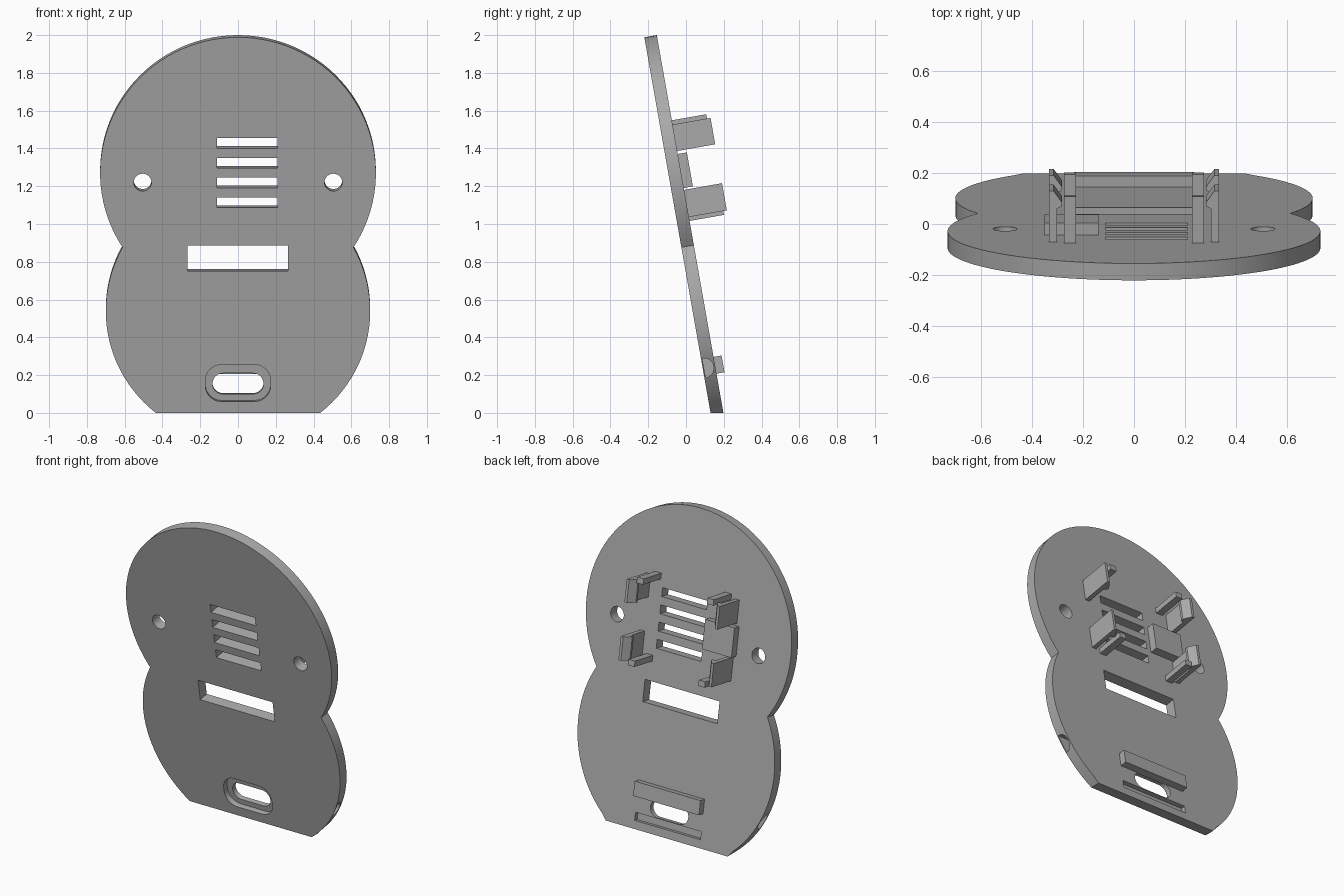
import bpy, bmesh, math
from mathutils import Matrix

cube = bpy.data.objects.get("Cube")
if cube:
    bpy.data.objects.remove(cube, do_unlink=True)

TILT = math.radians(10)
S, C = math.sin(TILT), math.cos(TILT)
T = 0.067  # panel thickness
# Panel frame: x across, v up the panel, w from the front face to the back
FRAME = Matrix(((1, 0, 0, 0), (0, -S, C, 0.13), (0, C, S, 0), (0, 0, 0, 1)))

grey = bpy.data.materials.new("plain grey")
grey.use_nodes = True
colour = (0.4, 0.4, 0.4, 1)
grey.diffuse_color = colour
grey.node_tree.nodes["Principled BSDF"].inputs["Base Color"].default_value = colour


def prism(name, points, axis, lo, hi, cut_flat=False):
    """Extrude a closed profile along a panel axis: 0 = x, 1 = v, 2 = w."""
    bm = bmesh.new()
    rings = []
    for d in (lo, hi):
        ring = []
        for p in points:
            q = list(p)
            q.insert(axis, d)
            if cut_flat and abs(q[1]) < 1e-4:
                q[1] = -q[2] * S / C  # level base
            ring.append(bm.verts.new(FRAME @ Matrix.Translation(q).translation))
        rings.append(ring)
    a, b = rings
    bm.faces.new(a)
    bm.faces.new(b)
    for i in range(len(a)):
        j = (i + 1) % len(a)
        bm.faces.new((a[i], a[j], b[j], b[i]))
    bmesh.ops.recalc_face_normals(bm, faces=bm.faces)
    mesh = bpy.data.meshes.new(name)
    bm.to_mesh(mesh)
    bm.free()
    mesh.materials.append(grey)
    ob = bpy.data.objects.new(name, mesh)
    bpy.context.collection.objects.link(ob)
    return ob


def box(name, x0, x1, v0, v1, w0, w1):
    return prism(name, [(x0, v0), (x1, v0), (x1, v1), (x0, v1)], 2, w0, w1)


def arc(cx, cy, r, a0, a1, n):
    return [(cx + r * math.cos(a0 + (a1 - a0) * i / n),
             cy + r * math.sin(a0 + (a1 - a0) * i / n)) for i in range(n + 1)]


def rounded(cx, cy, w, h, r):
    pts = []
    for k, (sx, sy) in enumerate(((1, 1), (-1, 1), (-1, -1), (1, -1))):
        pts += arc(cx + sx * (w / 2 - r), cy + sy * (h / 2 - r), r,
                   k * math.pi / 2, (k + 1) * math.pi / 2, 8)
    return pts


# Panel outline: two overlapping discs with a flat base
R1, V1, R2, V2, NECK = 0.73, 1.289, 0.70, 0.548, 0.8896
a_up = math.asin((NECK - V1) / R1)
a_neck = math.asin((NECK - V2) / R2)
a_base = -math.asin(V2 / R2)
outline = arc(0, V2, R2, a_base, a_neck, 24)[:-1]
outline += arc(0, V1, R1, a_up, math.pi - a_up, 72)
outline += arc(0, V2, R2, math.pi - a_neck, math.pi - a_base, 24)[1:]
panel = prism("panel", outline, 2, 0, T, cut_flat=True)

# Openings
THRU = (-0.05, 0.15)
cutters = [box("window_cut", -0.268, 0.265, 0.762, 0.899, *THRU),
           prism("port_recess_cut", rounded(0, 0.16, 0.345, 0.198, 0.085), 2, -0.05, 0.035),
           prism("port_cut", rounded(0, 0.151, 0.27, 0.112, 0.0555), 2, *THRU),
           box("port_groove_cut", -0.235, 0.235, 0.04, 0.09, 0.04, 0.15)]
for i in range(4):
    v = 1.104 + i * 0.106
    cutters.append(box("vent_cut", -0.111, 0.21, v, v + 0.055, *THRU))
for s in (-1, 1):
    cutters.append(prism("screw_hole_cut", arc(s * 0.505, 1.239, 0.047, 0, math.tau, 32)[:-1], 2, *THRU))
    # D-shaped notch in each side edge
    cutters.append(prism("side_notch_cut", arc(0.24, 0.007, 0.052, 0, math.pi, 16), 0,
                         *sorted((s * 0.55, s * 0.8))))

bpy.context.view_layer.objects.active = panel
for c in cutters:
    mod = panel.modifiers.new(c.name, "BOOLEAN")
    mod.operation = "DIFFERENCE"
    mod.solver = "EXACT"
    mod.object = c
    bpy.ops.object.modifier_apply(modifier=mod.name)
    bpy.data.objects.remove(c, do_unlink=True)
bpy.ops.object.select_all(action="DESELECT")
panel.select_set(True)
bpy.ops.object.shade_smooth_by_angle(angle=math.radians(30))

# Blocks on the back
BASE = T - 0.005
box("port_ledge", -0.235, 0.235, 0.199, 0.289, BASE, 0.11)
box("support_block", -0.35, -0.14, 1.197, 1.38, BASE, 0.116)

# Four snap clips: barbed side wall plus a stop bar
for side, s in (("left", 1), ("right", -1)):
    wall = [(s * x, w) for x, w in ((0.302, BASE), (0.332, BASE), (0.332, 0.271),
                                    (0.315, 0.271), (0.282, 0.225), (0.282, 0.21), (0.302, 0.2))]
    x0, x1 = sorted((s * 0.228, s * 0.274))
    for level, v0, v1, b0, b1 in (("upper", 1.396, 1.538, 1.525, 1.561),
                                  ("lower", 1.041, 1.187, 1.02, 1.056)):
        prism(f"{level}_{side}_clip_wall", wall, 1, v0, v1)
        box(f"{level}_{side}_stop_bar", x0, x1, b0, b1, BASE, 0.252)
